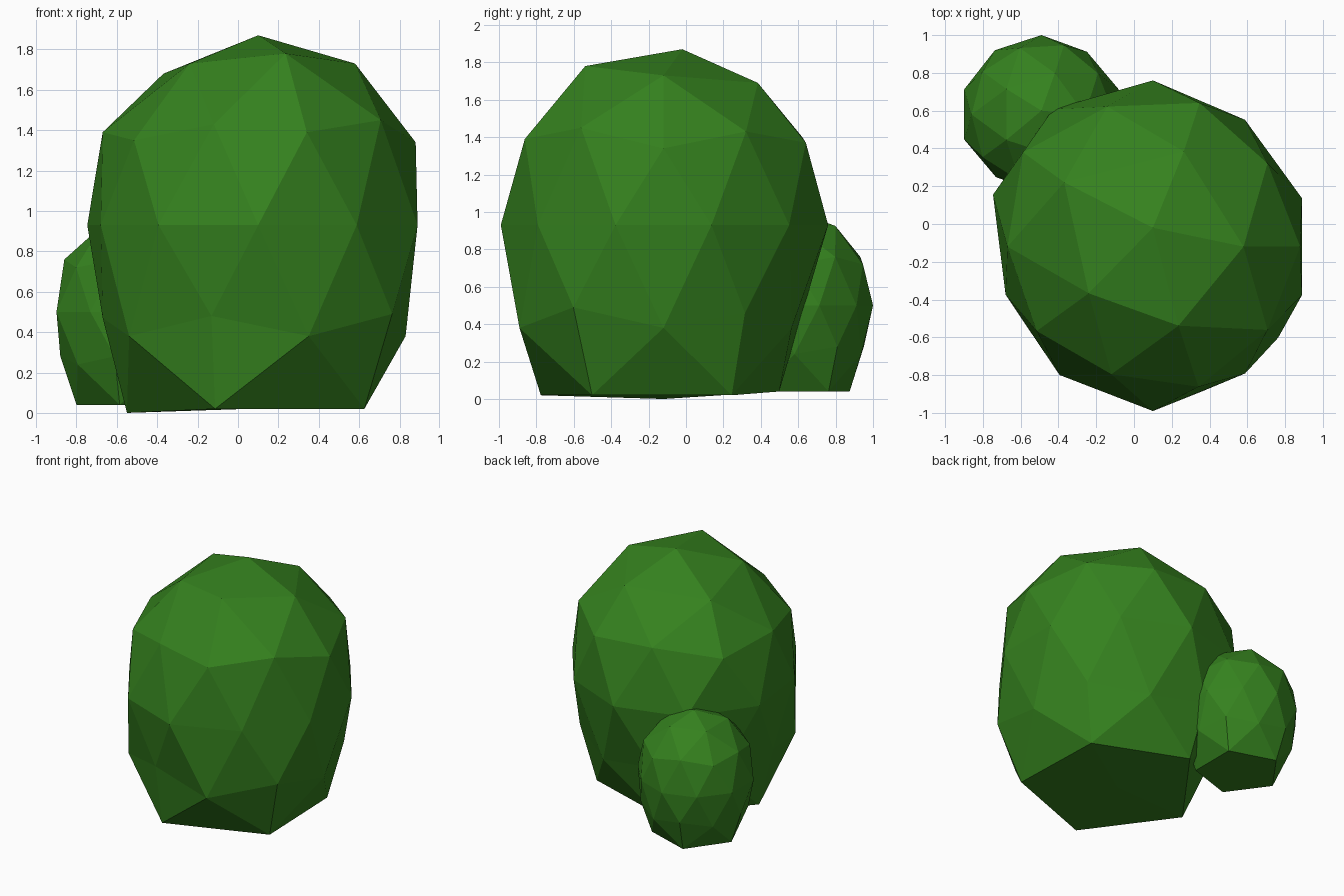
import bpy, bmesh, math

# Leaf colour
leaf = bpy.data.materials.new("leaf_green")
leaf.diffuse_color = (0.035, 0.22, 0.013, 1)

# Latitude rings of a unit icosphere: rounded height -> first vertex angle in degrees
START = {0.85: 0, 0.53: 36, 0.45: 0, 0.0: 18, -0.45: 36, -0.53: 0, -0.85: 36}


def clump(name, centre, top, bottom, rings):
    """Faceted foliage ball; rings maps latitude -> (height, radii round the ring)."""
    bm = bmesh.new()
    bmesh.ops.create_icosphere(bm, subdivisions=2, radius=1)
    for v in bm.verts:
        lat = min(list(START) + [1, -1], key=lambda h: abs(h - v.co.z))
        if abs(lat) == 1:
            v.co = top if lat > 0 else bottom
            continue
        heights, radii = rings[lat]
        step = 360 / (10 if lat == 0 else 5)
        a = math.atan2(v.co.y, v.co.x)
        k = round((math.degrees(a) - START[lat]) / step) % int(360 / step)
        r = radii[k % len(radii)]
        v.co = (centre[0] + r * math.cos(a), centre[1] + r * math.sin(a),
                heights[k % len(heights)])
    mesh = bpy.data.meshes.new(name)
    bm.to_mesh(mesh)
    bm.free()
    mesh.materials.append(leaf)
    obj = bpy.data.objects.new(name, mesh)
    bpy.context.collection.objects.link(obj)


# Large main bush
clump("large_bush", (0.10, -0.12), (0.10, -0.02, 1.87), (0.05, -0.12, 0.02), {
    0.85: ([1.73, 1.69, 1.68, 1.73, 1.78], [0.48, 0.53, 0.58, 0.42, 0.44]),
    0.53: ([1.43, 1.40, 1.39, 1.43, 1.45], [0.75, 0.78, 0.77, 0.71, 0.75]),
    0.45: ([1.34, 1.37, 1.34, 1.35, 1.39], [0.78, 0.80, 0.85, 0.76, 0.78]),
    0.0: ([0.93], [0.83, 0.83, 0.88, 0.90, 0.89, 0.82, 0.84, 0.87, 0.83, 0.83]),
    -0.45: ([0.46, 0.46, 0.47, 0.48, 0.49], [0.74, 0.78, 0.77, 0.75, 0.82]),
    -0.53: ([0.38], [0.73, 0.72, 0.76, 0.79, 0.81]),
    -0.85: ([0.02, 0.04, 0.0, 0.02, 0.02], [0.62, 0.65, 0.65, 0.69, 0.65]),
})

# Small bush tucked against the back left
clump("small_bush", (-0.49, 0.58), (-0.49, 0.60, 1.0), (-0.49, 0.58, 0.04), {
    0.85: ([0.925], [0.23]),
    0.53: ([0.76], [0.37]),
    0.45: ([0.72], [0.385]),
    0.0: ([0.50], [0.43, 0.41, 0.42, 0.42, 0.43]),
    -0.45: ([0.28], [0.39]),
    -0.53: ([0.24], [0.375]),
    -0.85: ([0.04], [0.31]),
})
